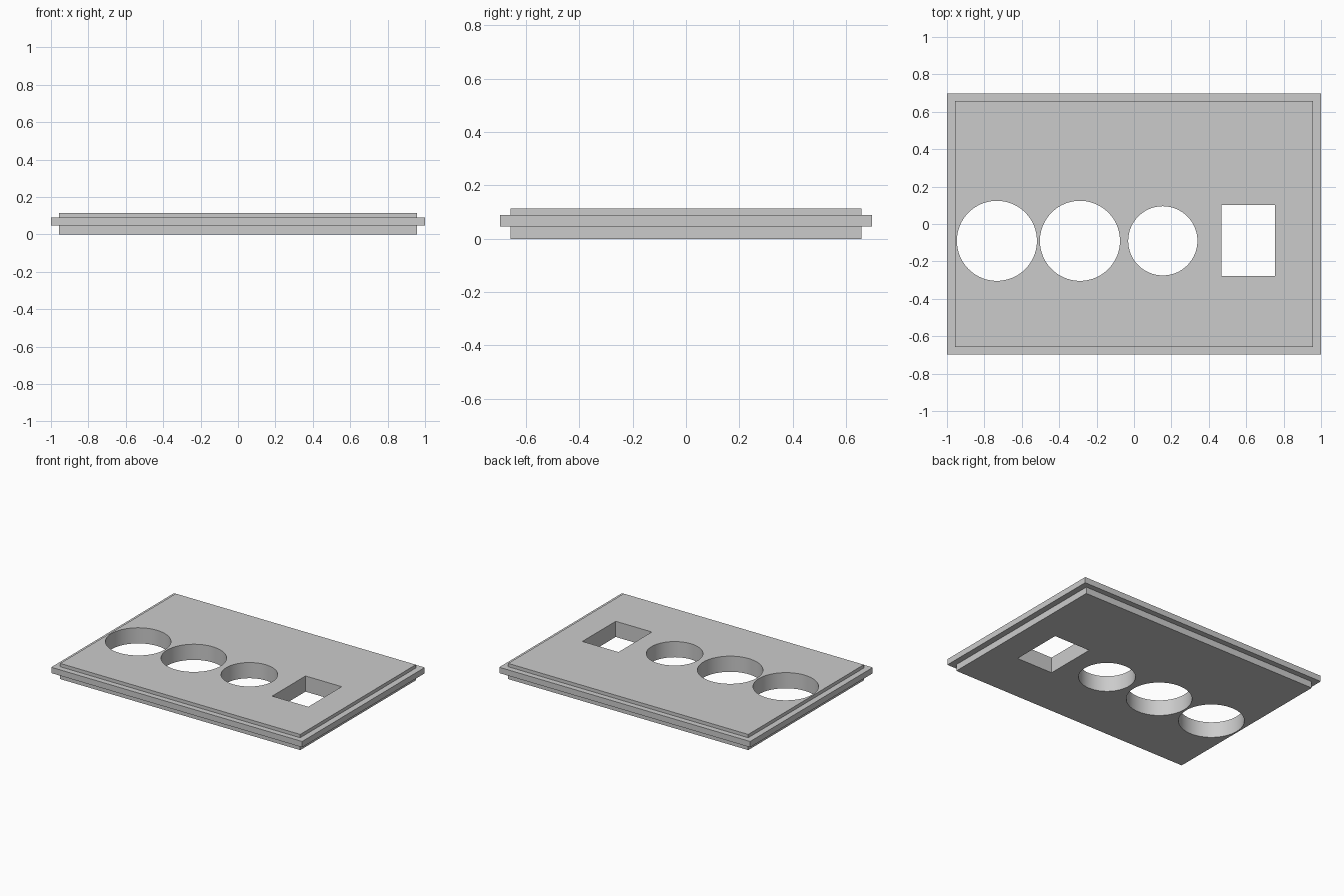
import bpy
import bmesh

cube = bpy.data.objects.get("Cube")
if cube:
    bpy.data.objects.remove(cube, do_unlink=True)

# Plain grey material
grey = bpy.data.materials.new("plain_grey")
grey.use_nodes = True
colour = (0.6, 0.6, 0.6, 1)
grey.diffuse_color = colour
grey.node_tree.nodes["Principled BSDF"].inputs["Base Color"].default_value = colour


def stepped_plate(name, levels):
    """Closed solid from stacked rectangles (half width, half depth, height)."""
    bm = bmesh.new()
    corners = ((-1, -1), (1, -1), (1, 1), (-1, 1))
    rings = [[bm.verts.new((sx * w, sy * d, z)) for sx, sy in corners]
             for w, d, z in levels]
    for low, high in zip(rings, rings[1:]):
        for i in range(4):
            j = (i + 1) % 4
            bm.faces.new((low[i], low[j], high[j], high[i]))
    bm.faces.new(rings[0][::-1])
    bm.faces.new(rings[-1])
    mesh = bpy.data.meshes.new(name)
    bm.to_mesh(mesh)
    bm.free()
    obj = bpy.data.objects.new(name, mesh)
    bpy.context.collection.objects.link(obj)
    mesh.materials.append(grey)
    return obj


# Panel with a wider flange round its middle
inner, outer = (0.957, 0.658), (1.0, 0.698)
panel = stepped_plate("panel", [
    (*inner, 0), (*inner, 0.047), (*outer, 0.047),
    (*outer, 0.089), (*inner, 0.089), (*inner, 0.113)])

# Cutters for the round openings and the square one
cutters = []
for x, radius in ((-0.733, 0.214), (-0.289, 0.214), (0.154, 0.185)):
    bpy.ops.mesh.primitive_cylinder_add(
        vertices=96, radius=radius, depth=1, location=(x, -0.09, 0))
    cutters.append(bpy.context.object)
bpy.ops.mesh.primitive_cube_add(size=1, location=(0.611, -0.088, 0))
bpy.context.object.scale = (0.288, 0.38, 1)
cutters.append(bpy.context.object)

# Cut each opening, then remove its cutter
bpy.ops.object.select_all(action="DESELECT")
panel.select_set(True)
bpy.context.view_layer.objects.active = panel
for cutter in cutters:
    cutter.hide_render = True
    cut = panel.modifiers.new("opening", "BOOLEAN")
    cut.operation = "DIFFERENCE"
    cut.solver = "EXACT"
    cut.object = cutter
    bpy.ops.object.modifier_apply(modifier=cut.name)
    bpy.data.objects.remove(cutter, do_unlink=True)

bpy.ops.object.shade_smooth_by_angle(angle=0.5)
